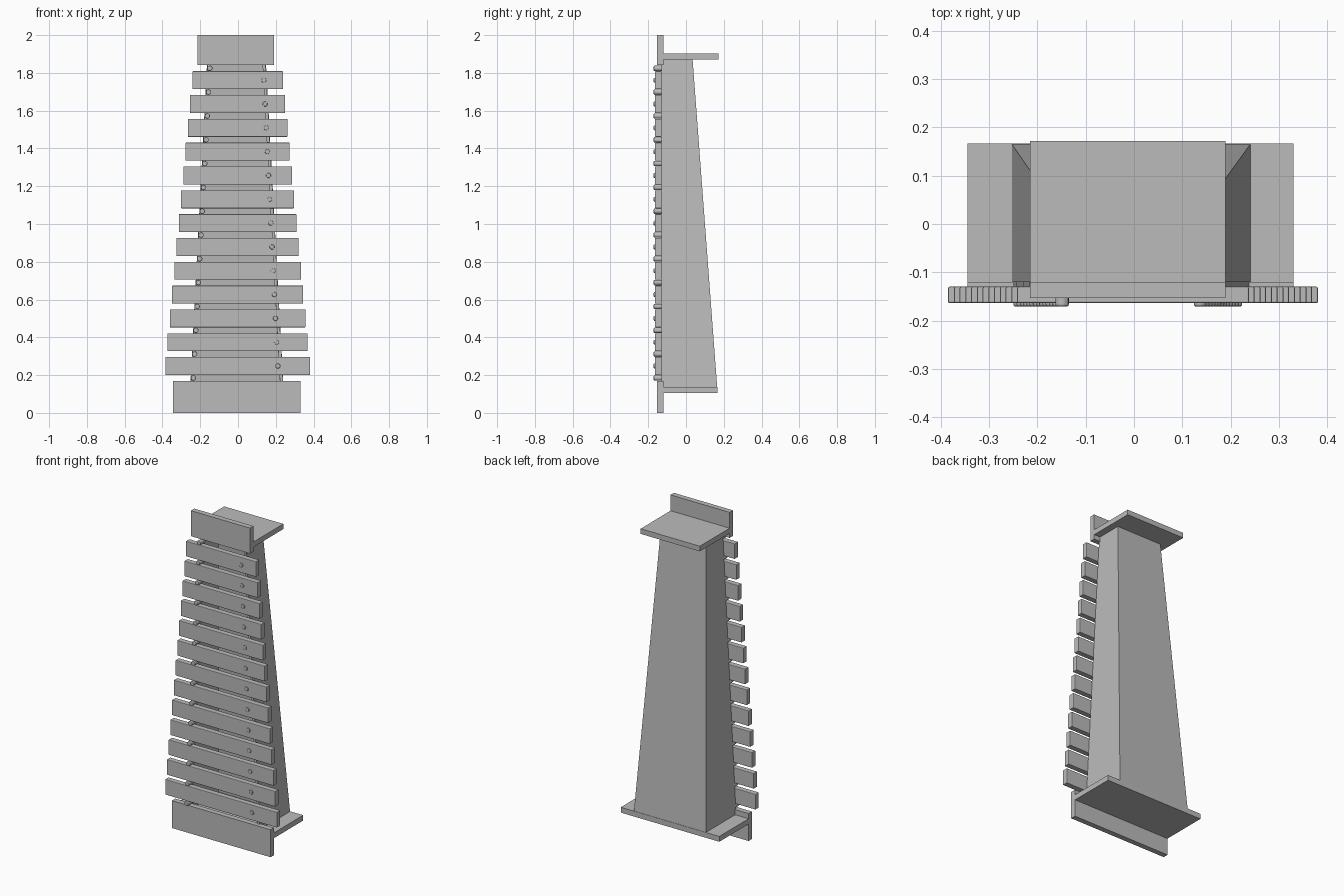
import bpy, bmesh, math
from mathutils import Vector

old = bpy.data.objects.get("Cube")
if old:
    bpy.data.objects.remove(old, do_unlink=True)

grey = bpy.data.materials.new("plain grey")
grey.use_nodes = True
colour = (0.5, 0.5, 0.5, 1)
grey.diffuse_color = colour
grey.node_tree.nodes["Principled BSDF"].inputs["Base Color"].default_value = colour


def finish(name, bm):
    bmesh.ops.recalc_face_normals(bm, faces=bm.faces)
    mesh = bpy.data.meshes.new(name)
    bm.to_mesh(mesh)
    bm.free()
    mesh.materials.append(grey)
    obj = bpy.data.objects.new(name, mesh)
    bpy.context.collection.objects.link(obj)
    return obj


def loft(name, low, high, z0, z1):
    """Join two outlines of the same length, at two heights, into a solid."""
    bm = bmesh.new()
    a = [bm.verts.new((x, y, z0)) for x, y in low]
    b = [bm.verts.new((x, y, z1)) for x, y in high]
    bm.faces.new(a)
    bm.faces.new(b)
    for i in range(len(a)):
        j = (i + 1) % len(a)
        bm.faces.new((a[i], a[j], b[j], b[i]))
    return finish(name, bm)


def rect(x0, x1, y0, y1):
    return [(x0, y0), (x1, y0), (x1, y1), (x0, y1)]


def box(name, x0, x1, y0, y1, z0, z1):
    outline = rect(x0, x1, y0, y1)
    return loft(name, outline, outline, z0, z1)


def channel(x0, x1, y0, y1, t):
    """U-shaped outline, open towards the front."""
    return [(x0, y0), (x0 + t, y0), (x0 + t, y1 - t), (x1 - t, y1 - t),
            (x1 - t, y0), (x1, y0), (x1, y1), (x0, y1)]


def peg(name, x, z, radius, y0, y1):
    """Round peg pointing forwards, with a bevelled head."""
    bm = bmesh.new()
    bmesh.ops.create_cone(bm, cap_ends=True, segments=16, radius1=radius,
                          radius2=radius, depth=y1 - y0)
    rim = [e for e in bm.edges if all(v.co.z > 0 for v in e.verts)]
    bmesh.ops.bevel(bm, geom=rim, offset=radius * 0.3, segments=2,
                    affect='EDGES', profile=0.5)
    obj = finish(name, bm)
    obj.rotation_euler.x = math.pi / 2
    obj.location = (x, (y0 + y1) / 2, z)


FRONT = -0.12

# End boards and shelves
for name, x0, x1, z0, z1, s0, s1, back in (
        ("bottom", -0.345, 0.33, 0, 0.17, 0.105, 0.138, 0.167),
        ("top", -0.215, 0.19, 1.842, 2, 1.87, 1.902, 0.172)):
    box(name + "_end_board", x0, x1, -0.153, FRONT, z0, z1)
    box(name + "_shelf", x0, x1, FRONT, back, s0, s1)

# Tapered resonance box, open at the front
loft("resonance_box", channel(-0.253, 0.241, FRONT, 0.165, 0.018),
     channel(-0.163, 0.147, FRONT, 0.035, 0.018), 0.138, 1.87)

# Thin rails under the bars
for name, low, high in (("right_rail", -0.25, -0.162),
                        ("left_rail", 0.222, 0.13)):
    loft(name, rect(low, low + 0.016, -0.13, FRONT),
         rect(high, high + 0.016, -0.13, FRONT), 0.17, 1.842)

# Bars with a screw in each
BARS = 13
STEP = 0.1261
for i in range(BARS):
    t = i / (BARS - 1)
    z = 0.248 + i * STEP
    half = 0.383 - 0.143 * t
    bar = box(f"bar_{i + 1}", -half - 0.002, half - 0.002,
              -0.164, -0.13, z - 0.0475, z + 0.0475)
    bevel = bar.modifiers.new("soft_edges", 'BEVEL')
    bevel.width = 0.003
    bevel.segments = 2
    peg(f"bar_screw_{i + 1}", 0.211 - 0.074 * t, z, 0.013, -0.171, -0.12)

# Guide pegs in the gaps
for i in range(BARS + 1):
    t = i / BARS
    peg(f"guide_peg_{i + 1}", -0.236 + 0.087 * t, 0.185 + i * STEP,
        0.014, -0.171, -0.115)
